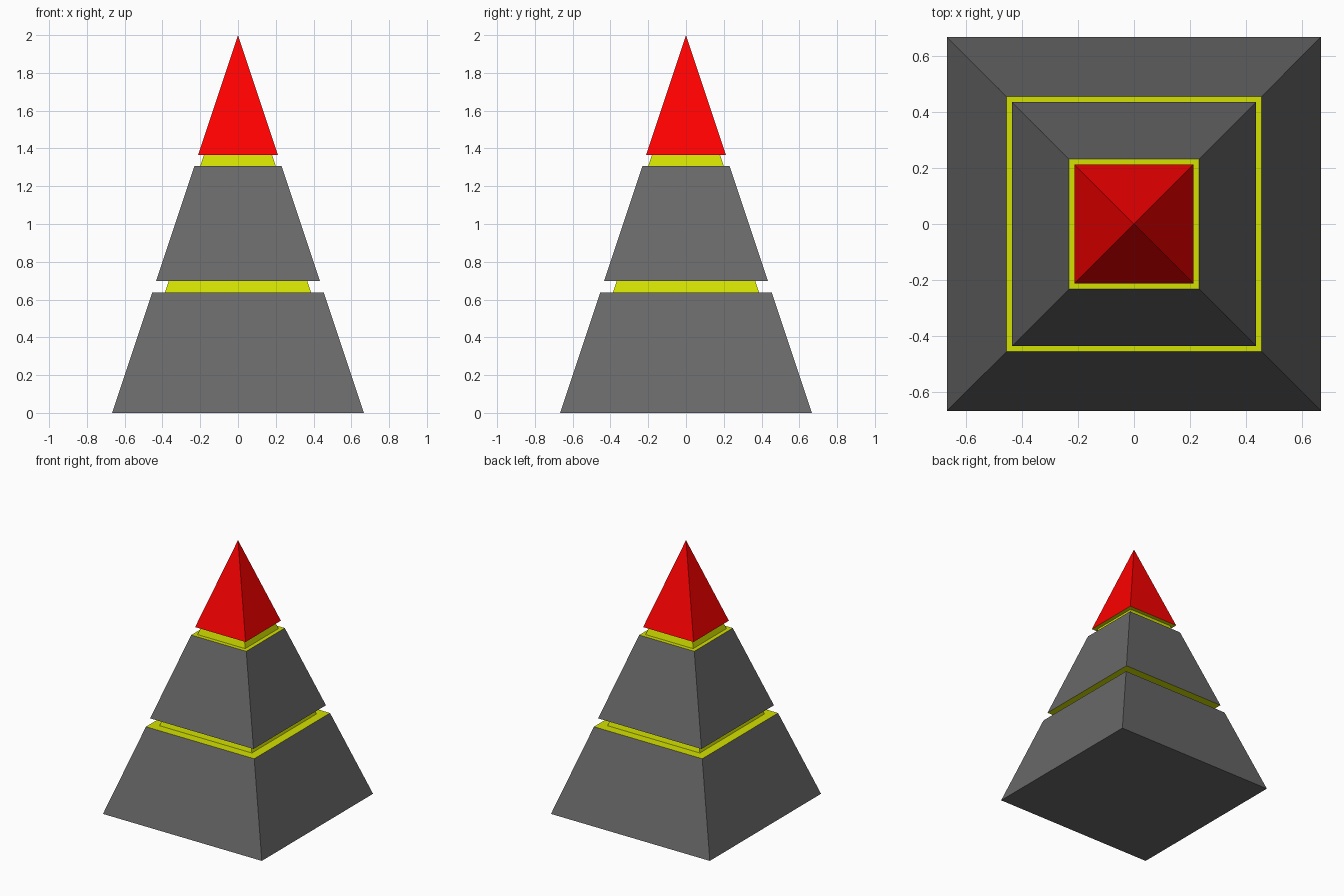
import bpy
import bmesh

if "Cube" in bpy.data.objects:
    bpy.data.objects.remove(bpy.data.objects["Cube"])

BASE, TOP = 2 / 3, 2.0


def half(z):
    """Half-width of the overall pyramid at height z."""
    return BASE * (TOP - z) / TOP


def material(name, color):
    m = bpy.data.materials.new(name)
    m.diffuse_color = color
    m.use_nodes = True
    m.node_tree.nodes["Principled BSDF"].inputs["Base Color"].default_value = m.diffuse_color
    return m


def square_sweep(name, profile, mat, cap_bottom=False):
    """Flat-faced four-sided shell through (half_width, z) profile points."""
    bm = bmesh.new()
    corners = [(-1, -1), (1, -1), (1, 1), (-1, 1)]
    rings = []
    for r, z in profile:
        if r < 1e-6:
            rings.append([bm.verts.new((0, 0, z))] * 4)
        else:
            rings.append([bm.verts.new((x * r, y * r, z)) for x, y in corners])
    for lo, hi in zip(rings, rings[1:]):
        for i in range(4):
            j = (i + 1) % 4
            quad = [lo[i], lo[j], hi[j], hi[i]]
            bm.faces.new(list(dict.fromkeys(quad)))
    if cap_bottom:
        bm.faces.new(rings[0][::-1])
    mesh = bpy.data.meshes.new(name)
    bm.to_mesh(mesh)
    bm.free()
    mesh.materials.append(mat)
    obj = bpy.data.objects.new(name, mesh)
    bpy.context.collection.objects.link(obj)
    return obj


red = material("red", (1.0, 0.0, 0.0, 1))
yellow = material("yellow", (0.65, 0.75, 0.0, 1))
dark_grey = material("dark_grey", (0.14, 0.14, 0.14, 1))

z1, z2, z3, z4 = 0.637, 0.698, 1.307, 1.365

# Dark grey tiers and red tip
square_sweep("lower_tier", [(half(0), 0), (half(z1), z1)], dark_grey, True)
square_sweep("middle_tier", [(half(z2), z2), (half(z3), z3)], dark_grey)
square_sweep("tip", [(half(z4), z4), (0, TOP)], red)

# Yellow grooves: ledge, recessed neck and underside of the tier above
for name, lo, hi, inset in (("lower_groove", z1, z2, 0.067),
                            ("upper_groove", z3, z4, 0.031)):
    square_sweep(name, [(half(lo), lo), (half(lo) - inset, lo),
                        (half(hi) - inset, hi), (half(hi), hi)], yellow)
